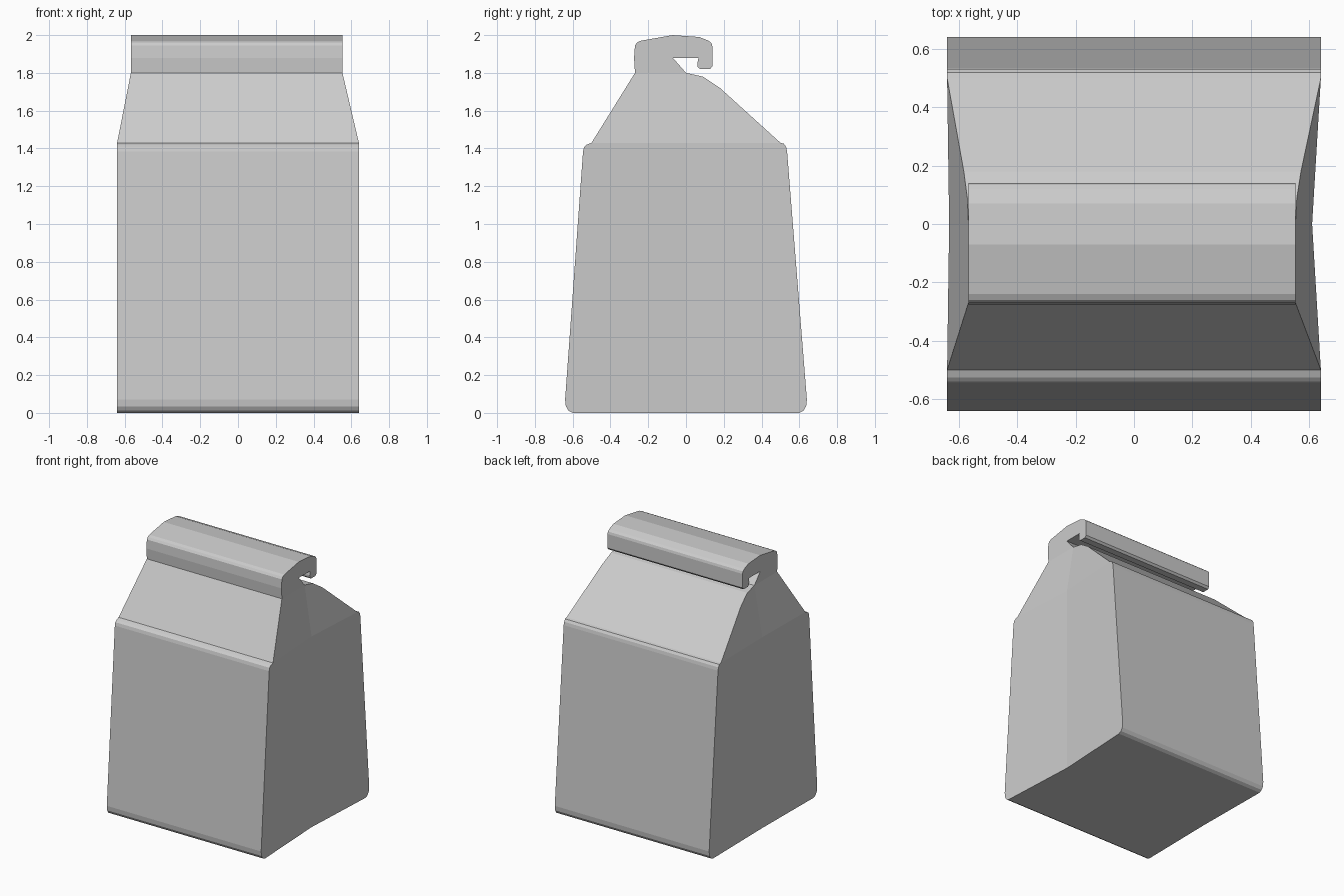
import bpy, bmesh

if "Cube" in bpy.data.objects:
    bpy.data.objects.remove(bpy.data.objects["Cube"])

# Side outline of the bag as (y, z), split where the cap faces meet
front_wall = [(0, 0), (-0.6, 0), (-0.622, 0.012), (-0.636, 0.035), (-0.64, 0.07),
              (-0.545, 1.385), (-0.539, 1.408), (-0.525, 1.42), (-0.5, 1.43)]
folded_top = [(-0.27, 1.8), (-0.275, 1.88), (-0.27, 1.945), (-0.26, 1.96), (-0.24, 1.97),
              (-0.07, 2.0), (0.07, 1.99), (0.12, 1.97), (0.135, 1.957), (0.14, 1.94),
              (0.14, 1.835), (0.127, 1.82), (0.075, 1.82), (0.062, 1.832), (0.06, 1.85),
              (0.066, 1.88), (-0.07, 1.88), (0, 1.8)]
back_wall = [(0.09, 1.78), (0.18, 1.72), (0.5, 1.43), (0.518, 1.425), (0.53, 1.408),
             (0.535, 1.385), (0.64, 0.07), (0.636, 0.035), (0.622, 0.012), (0.6, 0)]
outline = front_wall + folded_top + back_wall
a = len(front_wall)              # first point of folded top
b = a + len(folded_top) - 1      # last point of folded top, on the crease
shoulder = b + 3                 # back shoulder


def side_x(z, top):
    """Half width narrows between the shoulder and the fold."""
    t = min(max((z - 1.43) / 0.37, 0), 1)
    return 0.64 + (top - 0.64) * t


bm = bmesh.new()
rings = []
for sign, top, crease in ((-1, 0.567, 0.633), (1, 0.553, 0.61)):
    ring = [bm.verts.new((sign * (crease if i == 0 else side_x(z, top)), y, z))
            for i, (y, z) in enumerate(outline)]
    mid = bm.verts.new((sign * crease, 0, 1.43))
    # Pinched side panels, with a vertical crease in the middle
    bm.faces.new(ring[:a] + [mid])
    bm.faces.new([mid, ring[a - 1], ring[a], ring[b]])
    bm.faces.new([mid] + ring[b:shoulder + 1])
    bm.faces.new([ring[0], mid] + ring[shoulder:])
    bm.faces.new(ring[a:b + 1])
    rings.append(ring)

# Walls, roof, fold and base
left, right = rings
n = len(outline)
for i in range(n):
    j = (i + 1) % n
    bm.faces.new((left[i], left[j], right[j], right[i]))
bmesh.ops.recalc_face_normals(bm, faces=bm.faces)

mesh = bpy.data.meshes.new("paper_bag")
bm.to_mesh(mesh)
bm.free()
bag = bpy.data.objects.new("paper_bag", mesh)
bpy.context.collection.objects.link(bag)
